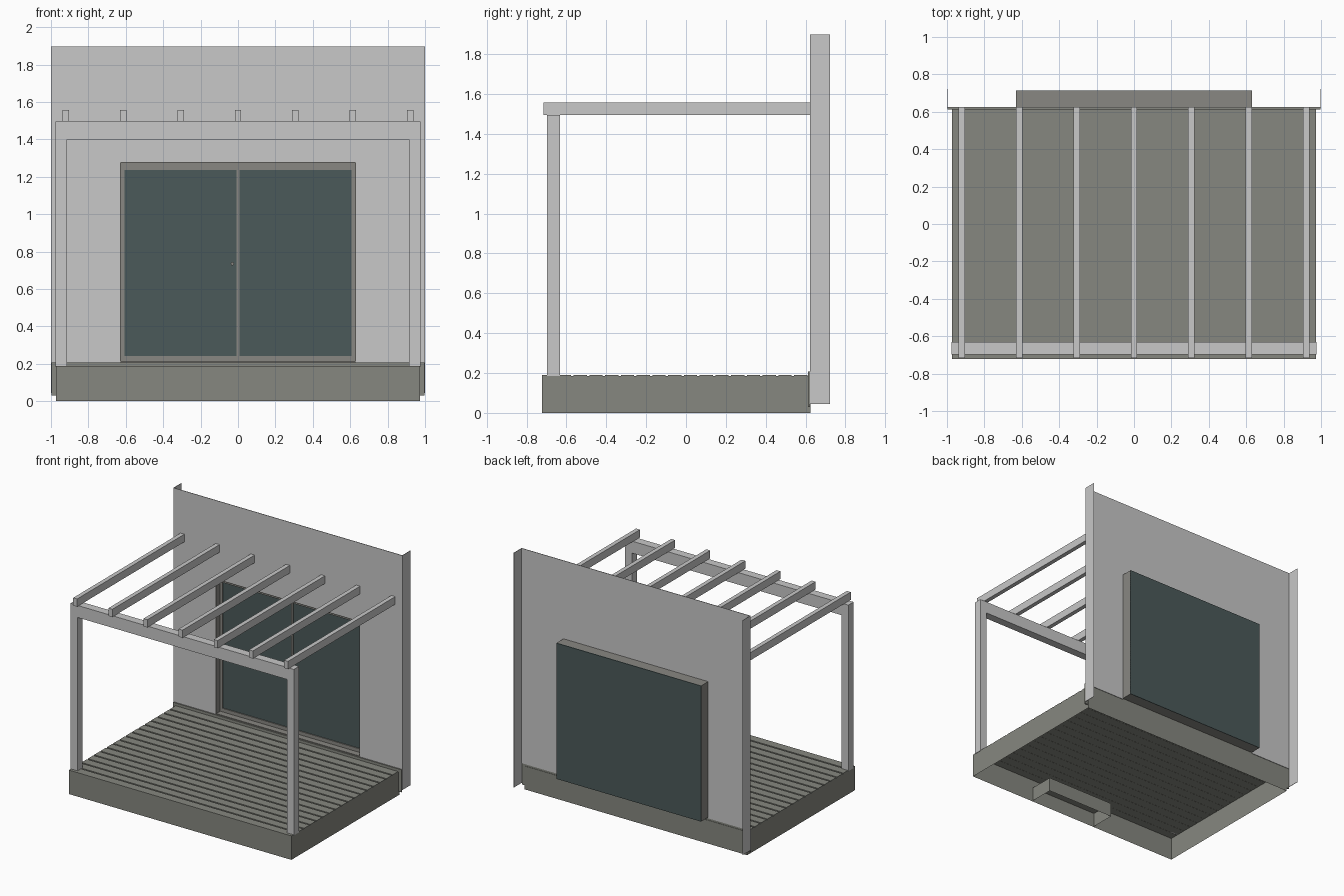
import bpy
import bmesh
from math import pi
from mathutils import Matrix

cube = bpy.data.objects.get("Cube")
if cube:
    bpy.data.objects.remove(cube, do_unlink=True)


def material(name, rgb):
    m = bpy.data.materials.new(name)
    m.use_nodes = True
    m.diffuse_color = (*rgb, 1)
    bsdf = next(n for n in m.node_tree.nodes if n.type == 'BSDF_PRINCIPLED')
    bsdf.inputs["Base Color"].default_value = (*rgb, 1)
    return m


PAINT = material("pale_grey_paint", (0.58, 0.58, 0.58))
TIMBER = material("grey_green_timber", (0.24, 0.245, 0.215))
FRAME = material("warm_grey_frame", (0.25, 0.245, 0.225))
GLASS = material("dark_teal_glass", (0.07, 0.102, 0.102))


def finish(name, bm, mat):
    mesh = bpy.data.meshes.new(name)
    bm.to_mesh(mesh)
    bm.free()
    mesh.materials.append(mat)
    ob = bpy.data.objects.new(name, mesh)
    bpy.context.collection.objects.link(ob)
    return ob


def box(name, mat, x, y, z, open_bottom=False):
    """Box from (low, high) ranges on each axis."""
    bm = bmesh.new()
    bmesh.ops.create_cube(bm, size=1)
    for v in bm.verts:
        v.co = [lo + (c + 0.5) * (hi - lo)
                for c, (lo, hi) in zip(v.co, (x, y, z))]
    if open_bottom:
        bm.normal_update()
        low = [f for f in bm.faces if f.normal.z < -0.9]
        bmesh.ops.delete(bm, geom=low, context='FACES_ONLY')
    return finish(name, bm, mat)


def pair(name, mat, x, y, z):
    """Matching boxes on the left (+x) and right (-x)."""
    box("left_" + name, mat, x, y, z)
    box("right_" + name, mat, (-x[1], -x[0]), y, z)


FRONT, WALL, BACK = -0.722, 0.622, 0.722
DECK, TOP = 0.184, 1.897
DOOR_X, DOOR_LOW, DOOR_TOP = 0.632, 0.208, 1.28

# Deck: hollow platform, raised boards and a small box underneath
box("deck_base", TIMBER, (-0.972, 0.972), (FRONT, WALL + 0.003), (0, DECK), True)
pitch, count = 0.079, 17
board = box("deck_boards", TIMBER, (-0.972, 0.972), (FRONT, FRONT + pitch - 0.012),
            (DECK - 0.001, DECK + 0.005))
rows = board.modifiers.new("rows", 'ARRAY')
rows.count = count
rows.use_relative_offset = False
rows.use_constant_offset = True
rows.constant_offset_displace = (0, pitch, 0)
box("under_deck_box", TIMBER, (-0.21, 0.39), (FRONT + 0.004, -0.52), (0.003, 0.115), True)
box("wall_base_strip", TIMBER, (-0.998, 0.998), (0.613, WALL), (0.03, 0.208))

# House wall: thin sheet around the door opening, with side returns
sheet = (WALL, WALL + 0.004)
pair("wall_panel", PAINT, (DOOR_X, 1), sheet, (0.2, TOP))
box("wall_above_door", PAINT, (-DOOR_X, DOOR_X), sheet, (DOOR_TOP, TOP))
pair("wall_return", PAINT, (0.997, 1), (WALL, BACK), (0.045, TOP))

# Sliding door: recessed lining, frame, panes and back glass
lining = (WALL, 0.712)
pair("door_jamb", FRAME, (DOOR_X - 0.006, DOOR_X), lining, (DOOR_LOW, DOOR_TOP))
for name, z in (("door_sill", DOOR_LOW), ("door_head", DOOR_TOP - 0.006)):
    box(name, FRAME, (-DOOR_X, DOOR_X), lining, (z, z + 0.006))
face = (0.672, 0.7)
pair("door_stile", FRAME, (0.607, DOOR_X), face, (DOOR_LOW, DOOR_TOP))
box("door_centre_stile", FRAME, (-0.008, 0.008), face, (DOOR_LOW, DOOR_TOP))
box("door_bottom_rail", FRAME, (-DOOR_X, DOOR_X), face, (DOOR_LOW, 0.242))
box("door_top_rail", FRAME, (-DOOR_X, DOOR_X), face, (1.235, DOOR_TOP))
pair("door_pane", GLASS, (0.006, 0.61), (0.68, 0.69), (0.24, 1.237))
box("door_back_glass", GLASS, (-DOOR_X, DOOR_X), (0.708, 0.715), (DOOR_LOW, DOOR_TOP))

bm = bmesh.new()
bmesh.ops.create_cone(bm, cap_ends=True, segments=16, radius1=0.009, radius2=0.009,
                      depth=0.02, matrix=Matrix.Translation((-0.03, 0.674, 0.735))
                      @ Matrix.Rotation(pi / 2, 4, 'X'))
finish("door_knob", bm, FRAME)

# Pergola: posts, front beam and rafters
BEAM_Y, BEAM_TOP = (-0.697, -0.632), 1.495
pair("post", PAINT, (0.914, 0.976), BEAM_Y, (DECK, BEAM_TOP))
box("front_beam", PAINT, (-0.914, 0.914), BEAM_Y, (1.4, BEAM_TOP))
for i in range(-3, 4):
    x = i * 0.307
    box(f"rafter_{i + 4}", PAINT, (x - 0.017, x + 0.017), (-0.716, WALL),
        (BEAM_TOP, 1.556))
